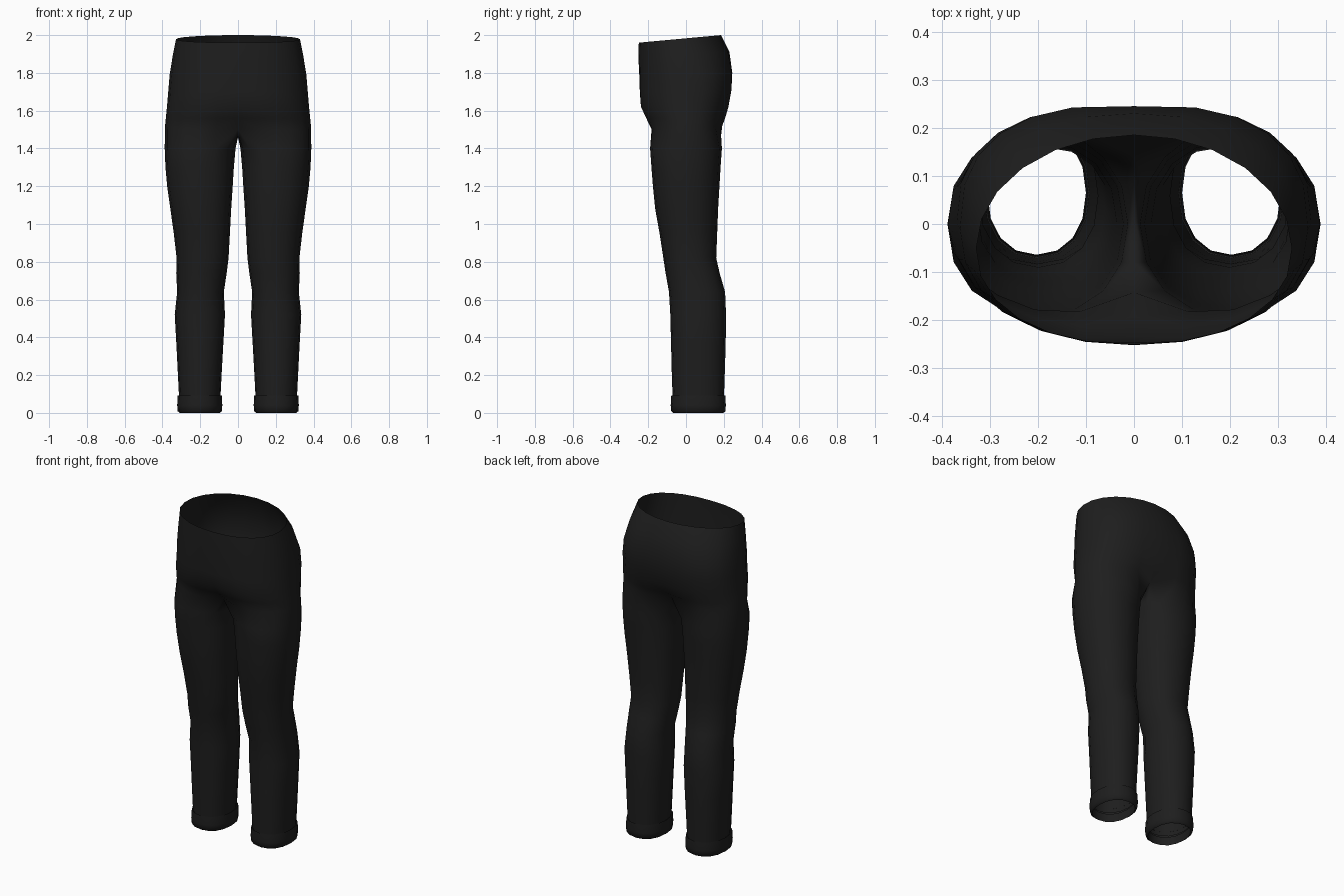
import bpy
import bmesh
from math import cos, sin, radians, copysign

cube = bpy.data.objects.get("Cube")
if cube:
    bpy.data.objects.remove(cube, do_unlink=True)

# Single dark cloth colour
cloth = bpy.data.materials.new("black_cloth")
cloth.use_nodes = True
color = (0.013, 0.013, 0.013, 1)
cloth.diffuse_color = color
bsdf = cloth.node_tree.nodes["Principled BSDF"]
bsdf.inputs["Base Color"].default_value = color
bsdf.inputs["Roughness"].default_value = 0.9

ARC = 13  # vertices from front centre round the outside to back centre


def power(v, n):
    return copysign(abs(v) ** (2 / n), v)


def hip_ring(bm, z_front, z_back, half_w, front, back, mid, n_back, dent):
    """Half ring of the hips, from the front seam to the back seam."""
    ring = []
    for i in range(ARC):
        a = radians(-90 + 15 * i)
        n = n_back if a > 0 else 2.2
        x = half_w * power(cos(a), n) if 0 < i < ARC - 1 else 0
        depth = back - mid if a > 0 else mid - front
        y = mid + depth * power(sin(a), n)
        y *= 1 - dent * max(0, 1 - x / 0.15)
        t = (y - front) / (back - front)
        ring.append(bm.verts.new((x, y, z_front + (z_back - z_front) * t)))
    return ring


def leg_ring(bm, z, inner, outer, front, back, n=2.2, grow=0):
    """Closed ring of one leg, starting at its inner front."""
    cx, cy = (inner + outer) / 2, (front + back) / 2
    rx, ry = (outer - inner) / 2 + grow, (back - front) / 2 + grow
    ring = []
    for i in range(16):
        a = radians(-135 + 22.5 * i)
        ring.append(bm.verts.new((cx + rx * power(cos(a), n),
                                  cy + ry * power(sin(a), n), z)))
    return ring


def bridge(bm, upper, lower, closed):
    count = len(upper)
    for i in range(count if closed else count - 1):
        j = (i + 1) % count
        bm.faces.new((upper[i], lower[i], lower[j], upper[j]))


def finish(bm, name, angle):
    bmesh.ops.recalc_face_normals(bm, faces=bm.faces)
    mesh = bpy.data.meshes.new(name)
    bm.to_mesh(mesh)
    bm.free()
    mesh.materials.append(cloth)
    obj = bpy.data.objects.new(name, mesh)
    bpy.context.collection.objects.link(obj)
    mirror = obj.modifiers.new("mirror", 'MIRROR')
    mirror.merge_threshold = 0.001
    bpy.ops.object.select_all(action='DESELECT')
    obj.select_set(True)
    bpy.context.view_layer.objects.active = obj
    bpy.ops.object.shade_smooth_by_angle(angle=radians(angle))
    return obj


# Hips: z front, z back, half width, front, back, side y, back roundness, dent
HIPS = [
    (1.96, 2.00, 0.328, -0.25, 0.185, -0.05, 2.0, 0),
    (1.88, 1.91, 0.345, -0.252, 0.23, -0.03, 2.3, 0),
    (1.78, 1.80, 0.362, -0.252, 0.25, -0.01, 2.6, 0.02),
    (1.70, 1.71, 0.369, -0.252, 0.248, 0, 2.6, 0.03),
    (1.62, 1.62, 0.376, -0.25, 0.233, 0, 2.5, 0.06),
    (1.56, 1.56, 0.382, -0.225, 0.217, 0, 2.5, 0.14),
    (1.50, 1.52, 0.387, -0.203, 0.205, 0, 2.5, 0.3),
]

# Legs: z, inner x, outer x, front y, back y
LEGS = [
    (1.40, 0.013, 0.388, -0.19, 0.19),
    (1.30, 0.022, 0.384, -0.183, 0.183),
    (1.20, 0.028, 0.375, -0.175, 0.177),
    (1.08, 0.036, 0.358, -0.163, 0.17),
    (0.95, 0.043, 0.34, -0.14, 0.165),
    (0.82, 0.05, 0.325, -0.12, 0.16),
    (0.74, 0.06, 0.327, -0.108, 0.178),
    (0.64, 0.075, 0.322, -0.09, 0.207),
    (0.52, 0.069, 0.335, -0.083, 0.212),
    (0.36, 0.078, 0.326, -0.079, 0.21),
    (0.20, 0.087, 0.318, -0.075, 0.205),
    (0.06, 0.094, 0.311, -0.07, 0.2),
]

# Trousers: hips, crotch seam, then one leg, mirrored
bm = bmesh.new()
rings = [hip_ring(bm, *row) for row in HIPS]
for upper, lower in zip(rings, rings[1:]):
    bridge(bm, upper, lower, False)
seam = [bm.verts.new((0, y, z))
        for y, z in ((0.09, 1.475), (0.01, 1.46), (-0.08, 1.472))]
last = rings[-1] + seam
for row in LEGS:
    ring = leg_ring(bm, *row)
    bridge(bm, last, ring, True)
    last = ring
finish(bm, "trousers", 70)

# Cuffs: folded band around each ankle, open underneath
bm = bmesh.new()
last = None
for z, grow in ((0.085, -0.002), (0.092, 0.008), (0.04, 0.011),
                (0.008, 0.008), (0.0, -0.003), (0.05, -0.006)):
    ring = leg_ring(bm, z, 0.094, 0.311, -0.07, 0.2, grow=grow)
    if last:
        bridge(bm, last, ring, True)
    last = ring
finish(bm, "cuffs", 50)
